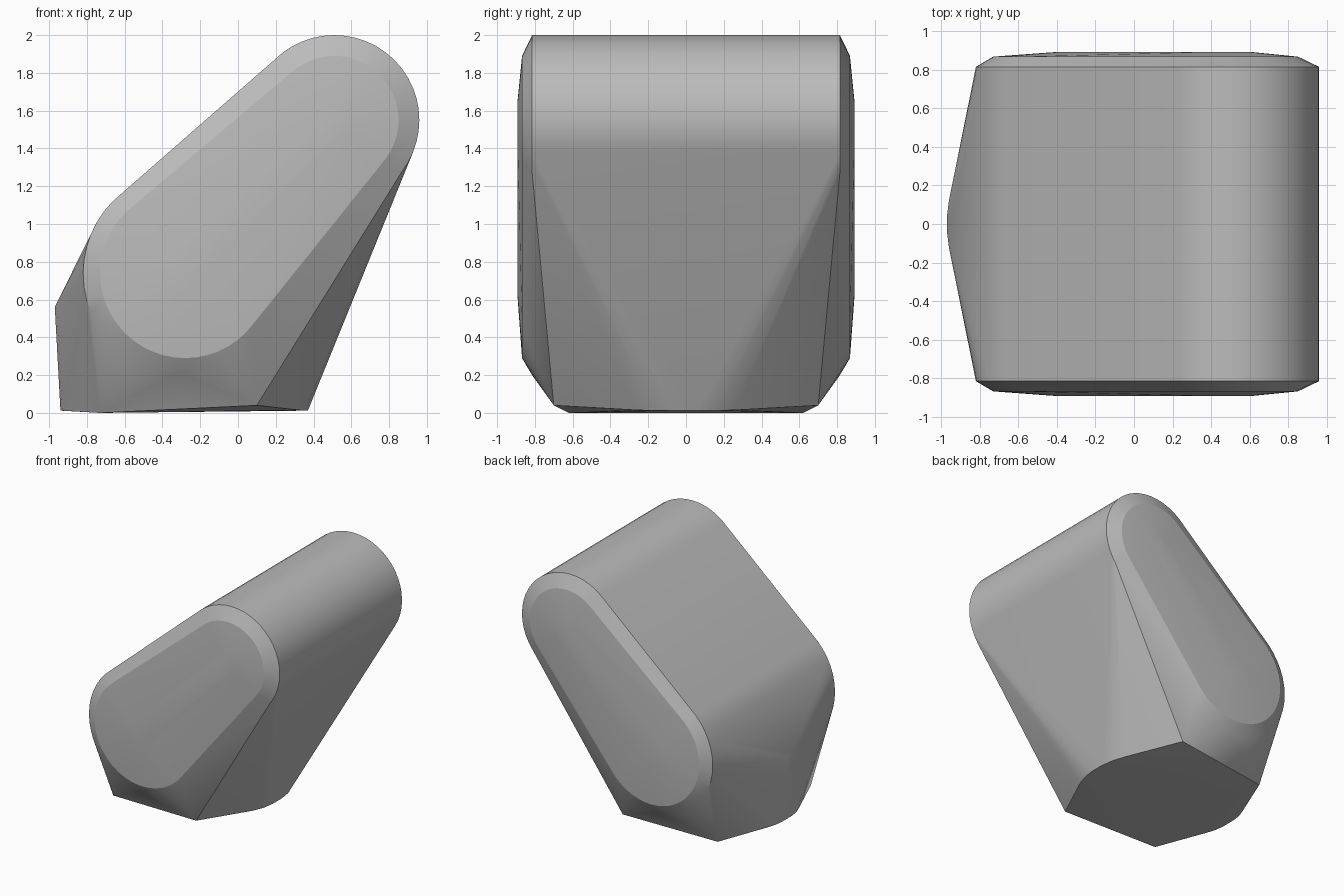
import bpy, bmesh, math

if "Cube" in bpy.data.objects:
    bpy.data.objects.remove(bpy.data.objects["Cube"], do_unlink=True)

# Single plain grey
grey = bpy.data.materials.new("plain_grey")
grey.use_nodes = True
colour = (0.5, 0.5, 0.5, 1.0)
grey.diffuse_color = colour
grey.node_tree.nodes["Principled BSDF"].inputs["Base Color"].default_value = colour

UPPER = (0.51, 1.55)    # centre of the upper round end (x, z)
LOWER = (-0.28, 0.74)   # centre of the lower round end
SEGMENTS = 48


def ring(centre, radius, y):
    """Circle facing along y."""
    for i in range(SEGMENTS):
        a = math.tau * i / SEGMENTS
        yield (centre[0] + radius * math.cos(a), y, centre[1] + radius * math.sin(a))


points = []

# Leaning capsule body: barrel edge, chamfer edge, slightly domed cap
for upper_r, lower_r, y in ((0.45, 0.54, 0.815), (0.34, 0.45, 0.868), (0.09, 0.11, 0.893)):
    for side in (-1, 1):
        points += ring(UPPER, upper_r, side * y)
        points += ring(LOWER, lower_r, side * y)

# Foot outline, then the bulging nose above it (mirrored across y)
foot = [(0.10, 0.70, 0.04), (0.32, 0.26, 0.015), (0.355, 0.16, 0.012), (0.37, 0.06, 0.012),
        (-0.73, 0.62, 0.0), (-0.90, 0.22, 0.01), (-0.93, 0.14, 0.012), (-0.94, 0.06, 0.012)]
nose = [(-0.97, 0.04, 0.56), (-0.96, 0.12, 0.56), (-0.943, 0.20, 0.56)]
for x, y, z in foot + nose:
    points += [(x, y, z), (x, -y, z)]

# Wrap everything in one convex shell
bm = bmesh.new()
for p in points:
    bm.verts.new(p)
bmesh.ops.convex_hull(bm, input=bm.verts[:])
bmesh.ops.delete(bm, geom=[v for v in bm.verts if not v.link_faces], context='VERTS')
bmesh.ops.dissolve_limit(bm, angle_limit=math.radians(0.3), verts=bm.verts[:], edges=bm.edges[:])
bmesh.ops.recalc_face_normals(bm, faces=bm.faces[:])

mesh = bpy.data.meshes.new("leaning_block")
bm.to_mesh(mesh)
bm.free()
mesh.materials.append(grey)
block = bpy.data.objects.new("leaning_block", mesh)
bpy.context.collection.objects.link(block)

bpy.ops.object.select_all(action='DESELECT')
block.select_set(True)
bpy.context.view_layer.objects.active = block
bpy.ops.object.shade_smooth_by_angle(angle=math.radians(18))
